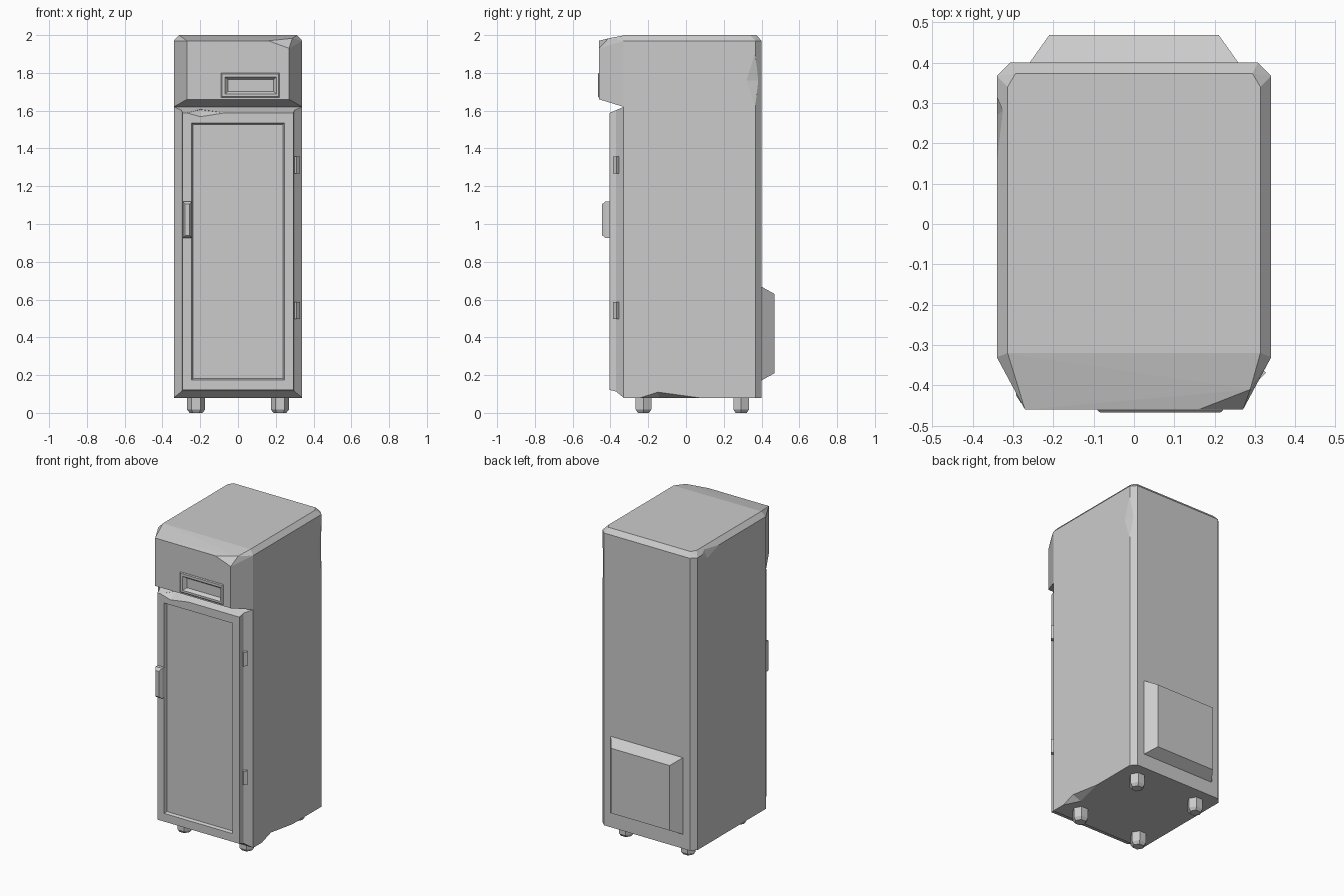
import bpy, bmesh, math
from mathutils import Matrix

cube = bpy.data.objects.get("Cube")
if cube:
    bpy.data.objects.remove(cube, do_unlink=True)

GREY = (0.6, 0.6, 0.6, 1.0)
grey = bpy.data.materials.new("light_grey")
grey.use_nodes = True
grey.diffuse_color = GREY
grey.node_tree.nodes["Principled BSDF"].inputs["Base Color"].default_value = GREY


def finish(name, bm):
    bmesh.ops.recalc_face_normals(bm, faces=bm.faces)
    mesh = bpy.data.meshes.new(name)
    bm.to_mesh(mesh)
    bm.free()
    mesh.materials.append(grey)
    obj = bpy.data.objects.new(name, mesh)
    bpy.context.collection.objects.link(obj)
    return obj


def hull(name, points):
    """Convex solid around a few corner points."""
    bm = bmesh.new()
    for p in points:
        bm.verts.new(p)
    bmesh.ops.convex_hull(bm, input=bm.verts)
    loose = [v for v in bm.verts if not v.link_faces]
    bmesh.ops.delete(bm, geom=loose, context='VERTS')
    bmesh.ops.dissolve_limit(bm, angle_limit=math.radians(1),
                             verts=bm.verts, edges=bm.edges)
    return finish(name, bm)


def loft(name, rings):
    """Solid through rectangles (x0, x1, z0, z1, y), capped at both ends."""
    bm = bmesh.new()
    loops = [[bm.verts.new((x, y, z)) for x, z in
              ((x0, z0), (x1, z0), (x1, z1), (x0, z1))]
             for x0, x1, z0, z1, y in rings]
    for a, b in zip(loops, loops[1:]):
        for i in range(4):
            j = (i + 1) % 4
            bm.faces.new((a[i], a[j], b[j], b[i]))
    bm.faces.new(loops[0])
    bm.faces.new(loops[-1])
    return finish(name, bm)


def chip(target, points):
    """Cut a small convex piece out of a part."""
    cutter = hull("cutter", points)
    cutter.hide_render = True
    mod = target.modifiers.new("chip", 'BOOLEAN')
    mod.operation = 'DIFFERENCE'
    mod.solver = 'EXACT'
    mod.object = cutter
    bpy.context.view_layer.objects.active = target
    bpy.ops.object.modifier_apply(modifier=mod.name)
    bpy.data.objects.remove(cutter, do_unlink=True)


# Cabinet with bevelled back corners and top rim
def outline(z, inset, front):
    x, y = 0.34 - inset, 0.40 - inset
    return [(s * px, py, z) for s in (-1, 1)
            for px, py in ((x, front), (x, y - 0.033), (x - 0.033 + inset / 2, y))]


cabinet = hull("cabinet", outline(0.08, 0, -0.33) + outline(1.97, 0, -0.33)
               + outline(2.0, 0.027, -0.32))
# Worn nicks: back edge, lower side edge, top rim
chip(cabinet, [(0.34, 0.365, 1.9), (0.34, 0.32, 1.76), (0.34, 0.365, 1.62),
               (0.324, 0.385, 1.76), (0.42, 0.42, 1.76)])
chip(cabinet, [(0.34, -0.24, 0.08), (0.34, -0.15, 0.11), (0.34, 0.07, 0.08),
               (0.29, -0.14, 0.08), (0.45, -0.1, 0)])
chip(cabinet, [(-0.34, 0.33, 1.96), (-0.34, 0.15, 1.97), (-0.34, 0.27, 1.93),
               (-0.325, 0.28, 1.987), (-0.45, 0.27, 2.05)])

# Overhanging header with one worn corner
corners = [(s * x, y, z) for s in (-1, 1) for x, y, z in
           ((0.313, -0.32, 2.0), (0.34, -0.33, 1.97), (0.34, -0.33, 1.62),
            (0.27, -0.46, 1.66))]
header = hull("header", corners + [(-0.27, -0.46, 1.97), (0.16, -0.46, 1.97),
                                   (0.27, -0.46, 1.93), (0.288, -0.41, 1.983)])
chip(header, [(x, y, z) for x in (-0.075, 0.207) for y in (-0.5, -0.44)
              for z in (1.682, 1.785)])

# Display frame with sunken screen
loft("display", [(-0.09, 0.22, 1.67, 1.80, -0.435),
                 (-0.09, 0.22, 1.67, 1.80, -0.462),
                 (-0.084, 0.214, 1.675, 1.795, -0.467),
                 (-0.07, 0.203, 1.688, 1.778, -0.467),
                 (-0.052, 0.188, 1.702, 1.764, -0.447)])

# Door with bevelled rim and sunken panel
door = loft("door", [(-0.34, 0.34, 0.08, 1.62, -0.33),
                     (-0.30, 0.30, 0.113, 1.603, -0.37),
                     (-0.293, 0.293, 0.122, 1.588, -0.405),
                     (-0.245, 0.245, 0.175, 1.535, -0.405),
                     (-0.238, 0.238, 0.182, 1.528, -0.387)])
chip(door, [(-0.27, -0.405, 1.588), (-0.2, -0.405, 1.568), (-0.07, -0.405, 1.588),
            (-0.2, -0.36, 1.605), (-0.2, -0.5, 1.7)])

# Door handle
loft("handle", [(-0.292, -0.244, 0.925, 1.12, -0.395),
                (-0.292, -0.244, 0.925, 1.12, -0.425),
                (-0.28, -0.256, 0.94, 1.105, -0.444)])

# Hinges on the slanted door edge
for label, z in (("upper", 1.312), ("lower", 0.543)):
    bm = bmesh.new()
    bmesh.ops.create_cube(bm, size=1, matrix=Matrix.Translation((0.311, -0.371, z))
                          @ Matrix.Rotation(math.radians(45), 4, 'Z')
                          @ Matrix.Diagonal((0.026, 0.02, 0.09, 1)))
    finish(label + "_hinge", bm)

# Rear compressor housing
loft("rear_housing", [(-0.26, 0.26, 0.17, 0.67, 0.395),
                      (-0.257, 0.257, 0.173, 0.667, 0.402),
                      (-0.21, 0.21, 0.21, 0.63, 0.468)])

# Six-sided feet with bevelled soles
for side, x in (("right", -0.222), ("left", 0.222)):
    for end, y in (("front", -0.225), ("back", 0.292)):
        hull(f"{end}_{side}_foot",
             [(x + r * math.cos(i * math.pi / 3), y + r * math.sin(i * math.pi / 3), z)
              for r, z in ((0.048, 0.09), (0.048, 0.018), (0.034, 0))
              for i in range(6)])
